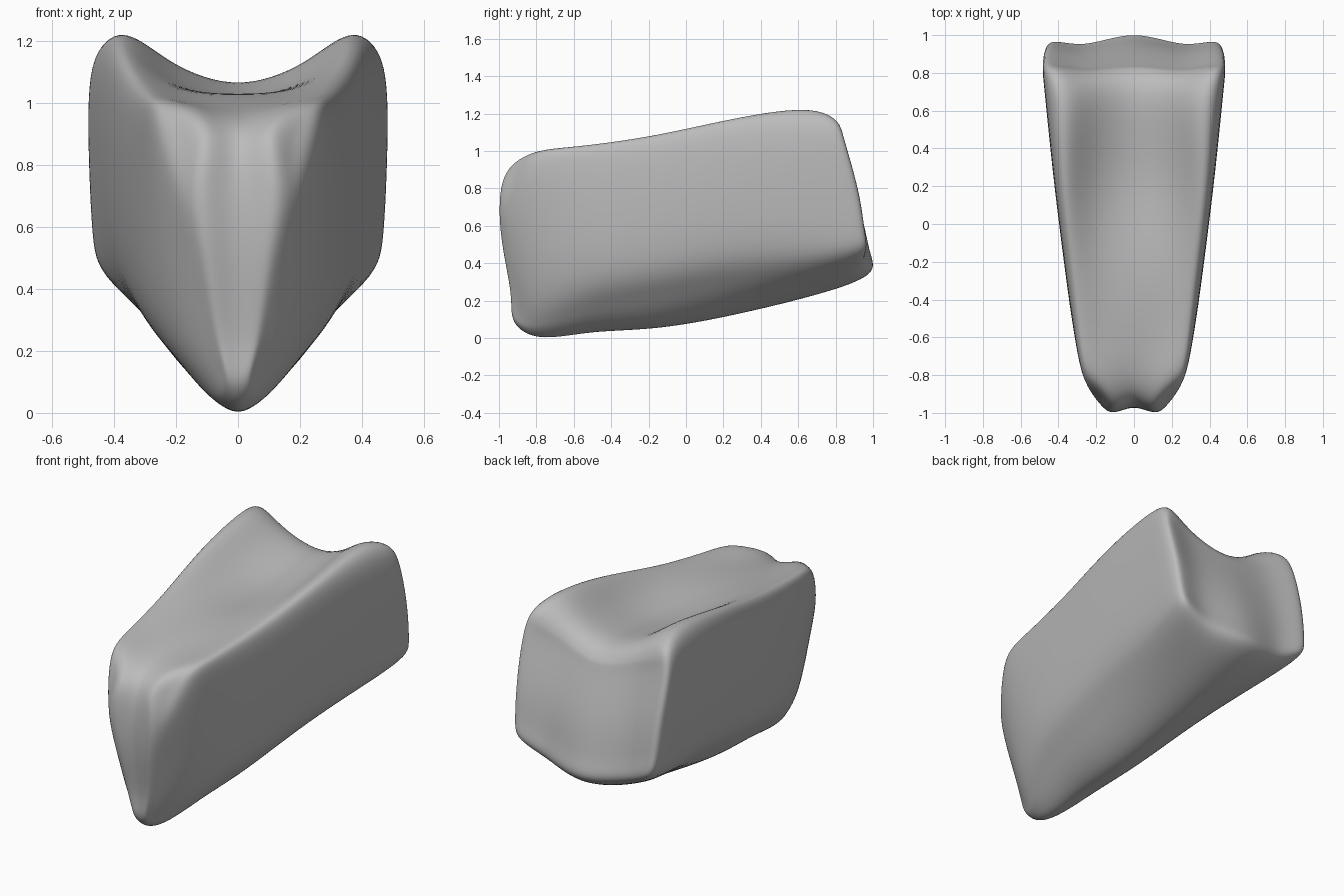
import bpy

cube = bpy.data.objects.get("Cube")
if cube:
    bpy.data.objects.remove(cube, do_unlink=True)

grey = bpy.data.materials.new("plain_grey")
grey.use_nodes = True
grey.diffuse_color = (0.5, 0.5, 0.5, 1)
grey.node_tree.nodes["Principled BSDF"].inputs["Base Color"].default_value = grey.diffuse_color

# Stations from front to back:
# y top, y bottom, basin z, rim z, rim x, widest x, lower corner x, corner z, keel z
STATIONS = [
    (-.94, -.92, .87, .87, .17, .185, .06, .12, .09),
    (-.82, -.78, .95, .98, .23, .27, .11, .09, .00),
    (-.60, -.50, 1.0, 1.02, .27, .315, .20, .18, .03),
    (-.20, -.15, 1.035, 1.075, .31, .37, .25, .24, .05),
    (.25, .30, 1.015, 1.17, .35, .425, .31, .33, .13),
    (.67, .80, 1.07, 1.22, .35, .47, .41, .42, .26),
    (.82, .96, .99, 1.13, .40, .46, .42, .47, .36),
]
COLUMN_X = [0, .6, 1]              # spread of the centre, middle and side columns
FRONT_SHIFT = [.02, -.02, .03]     # groove between two front ridges
BACK_SHIFT = [.04, -.02, 0]        # hollows beside the central back tip
LAST = len(STATIONS) - 1


def lerp(a, b, t):
    return a + (b - a) * t


def point(u, v, k):
    """Place one node of the box-shaped grid: column u, row v, station k."""
    y_top, y_bot, basin, rim, rim_x, wide, corner_x, corner_z, keel = STATIONS[k]
    c = abs(u)
    f = [0, .17, .5, .8 if k == 0 else .9, 1][v]
    # The front tapers to a V, the rest has upright flanks
    lower, middle = [(.3, .65), (.45, .8)][k] if k < 2 else (.73, 1)
    side_x = [corner_x, lerp(corner_x, wide, lower), lerp(corner_x, wide, middle),
              lerp(rim_x, wide, .92), rim_x][v]
    top = lerp(basin, rim, [0, lerp(.12, .5, k / LAST), 1][c])
    if k < 2 and c == 1:
        top += .03
    low = lerp(keel, corner_z, [0, .4, 1][c])
    y = lerp(y_bot, y_top, f)
    if k == 0:
        y += FRONT_SHIFT[c] * (1 if c == 2 else f) - .35 * f * f * (1 - f)
    elif k == LAST:
        y += BACK_SHIFT[c] * (1 - f if c == 0 else 1) + .12 * f * (1 - f)
    x = COLUMN_X[c] * side_x * (1 if u > 0 else -1)
    return (x, y, lerp(low, top, f))


verts, index, faces = [], {}, []


def quad(*nodes):
    for n in nodes:
        if n not in index:
            index[n] = len(verts)
            verts.append(point(*n))
    faces.append([index[n] for n in nodes])


# Top, underside and both flanks
for k in range(LAST):
    for u in range(-2, 2):
        quad((u, 4, k), (u + 1, 4, k), (u + 1, 4, k + 1), (u, 4, k + 1))
        quad((u, 0, k), (u, 0, k + 1), (u + 1, 0, k + 1), (u + 1, 0, k))
    for v in range(4):
        quad((2, v, k), (2, v, k + 1), (2, v + 1, k + 1), (2, v + 1, k))
        quad((-2, v, k), (-2, v + 1, k), (-2, v + 1, k + 1), (-2, v, k + 1))
# Front and back ends
for u in range(-2, 2):
    for v in range(4):
        quad((u, v, 0), (u + 1, v, 0), (u + 1, v + 1, 0), (u, v + 1, 0))
        quad((u, v, LAST), (u, v + 1, LAST), (u + 1, v + 1, LAST), (u + 1, v, LAST))

mesh = bpy.data.meshes.new("wedge_body")
mesh.from_pydata(verts, [], faces)
mesh.materials.append(grey)
body = bpy.data.objects.new("wedge_body", mesh)
bpy.context.collection.objects.link(body)
smooth = body.modifiers.new("smooth_surface", "SUBSURF")
smooth.levels = smooth.render_levels = 3
mesh.polygons.foreach_set("use_smooth", [True] * len(mesh.polygons))

# Push the cage outward so the smoothed surface keeps the full size
for step in range(3):
    graph = bpy.context.evaluated_depsgraph_get()
    graph.update()
    shaped = body.evaluated_get(graph).data
    moved = [shaped.vertices[i].co.copy() for i in range(len(verts))]
    for vert, target, now in zip(mesh.vertices, verts, moved):
        for axis in range(3):
            vert.co[axis] += .75 * (target[axis] - now[axis])
    mesh.update()
    body.update_tag()
